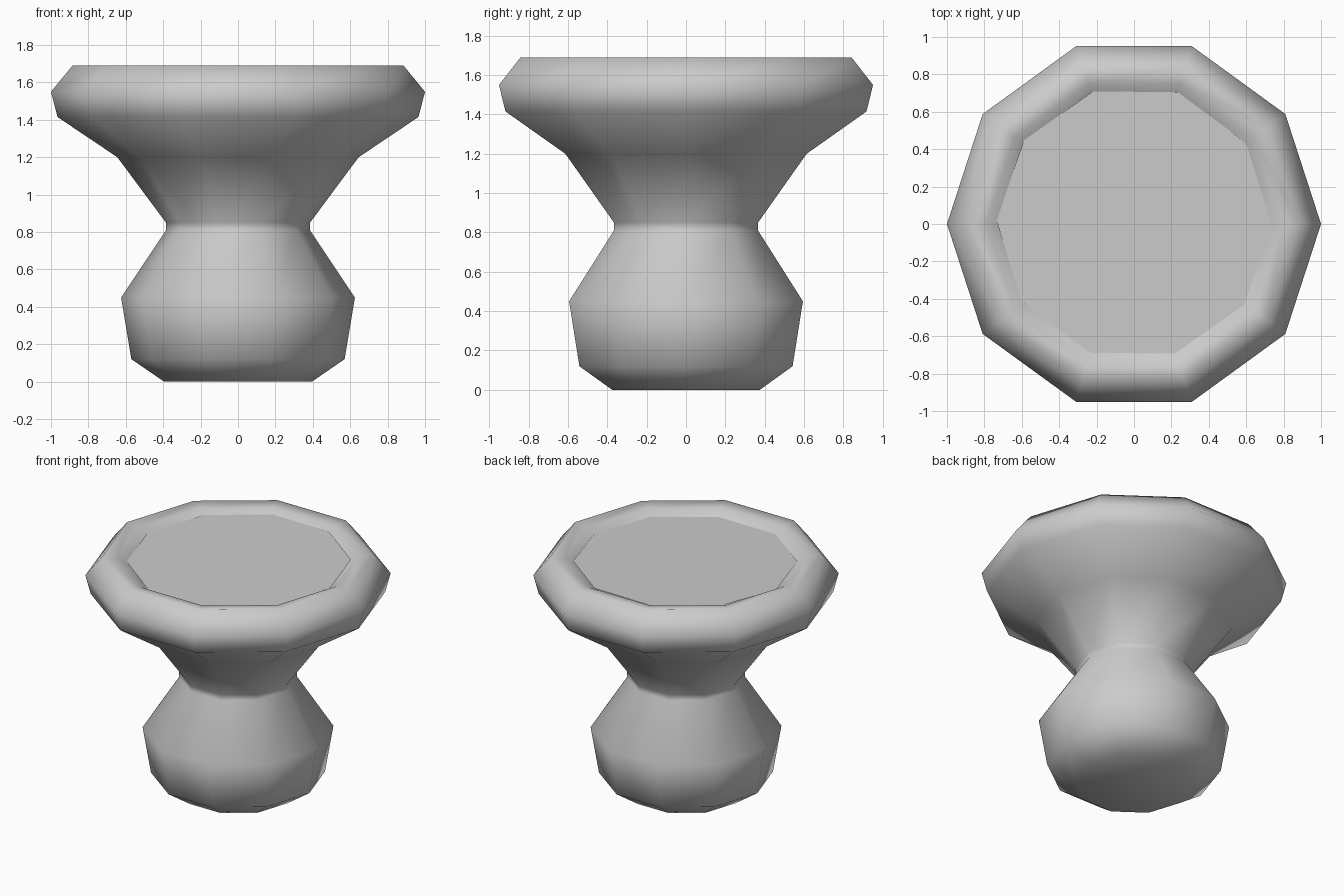
import bpy, bmesh, math

if "Cube" in bpy.data.objects:
    bpy.data.objects.remove(bpy.data.objects["Cube"])

SIDES = 10


def lathe(name, profile):
    """Revolve (radius, z) points into a ten-sided shell; radius 0 becomes a pole."""
    bm = bmesh.new()
    rings = []
    for r, z in profile:
        if r == 0:
            rings.append([bm.verts.new((0, 0, z))] * SIDES)
        else:
            rings.append([bm.verts.new((r * math.cos(math.tau * i / SIDES),
                                        r * math.sin(math.tau * i / SIDES), z))
                          for i in range(SIDES)])
    for lower, upper in zip(rings, rings[1:]):
        for i in range(SIDES):
            j = (i + 1) % SIDES
            corners = dict.fromkeys((lower[i], lower[j], upper[j], upper[i]))
            bm.faces.new(list(corners))
    mesh = bpy.data.meshes.new(name)
    bm.to_mesh(mesh)
    bm.free()
    obj = bpy.data.objects.new(name, mesh)
    bpy.context.collection.objects.link(obj)
    return obj


def smooth(obj, degrees):
    bpy.ops.object.select_all(action='DESELECT')
    obj.select_set(True)
    bpy.context.view_layer.objects.active = obj
    bpy.ops.object.shade_smooth_by_angle(angle=math.radians(degrees))


# Body: rounded foot, narrow neck, flared bowl with a thick rim and inner lip
body = lathe("pedestal_body", [
    (0, 0), (0.395, 0), (0.57, 0.12), (0.625, 0.45), (0.385, 0.81),
    (0.385, 0.85), (0.645, 1.20), (0.965, 1.415), (1.0, 1.55),
    (0.885, 1.69), (0.79, 1.675), (0.715, 1.625)])
smooth(body, 75)

# Inset top: flat plate filling the bowl, very slightly tilted
plate = lathe("inset_top", [(0.735, 0), (0, 0)])
plate.location = (0, 0.008, 1.645)
plate.rotation_euler = (0.01, 0, -0.012)
